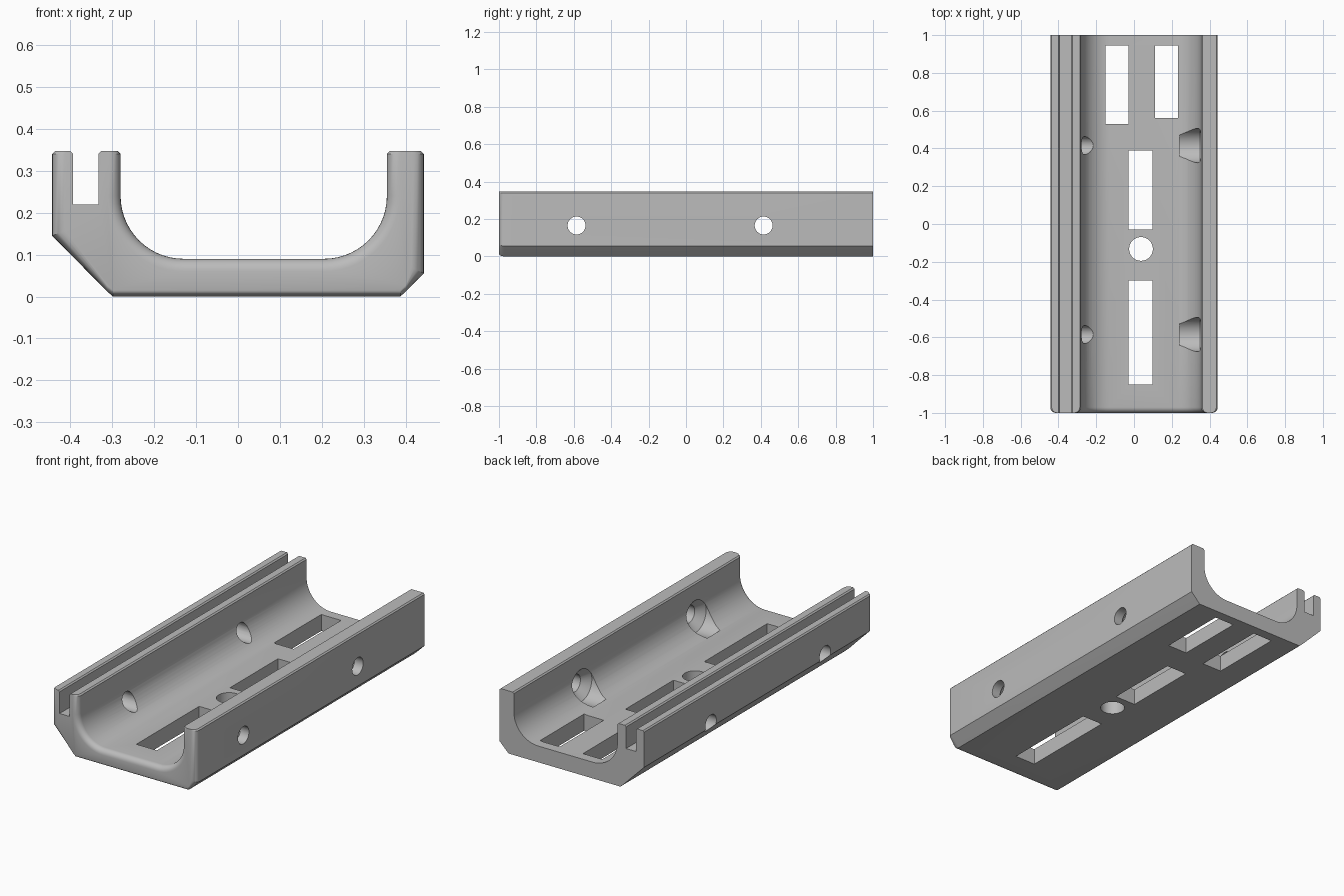
import bpy, bmesh, math

cube = bpy.data.objects.get("Cube")
if cube:
    bpy.data.objects.remove(cube, do_unlink=True)

grey = bpy.data.materials.new("plain grey")
grey.use_nodes = True
grey.diffuse_color = (0.5, 0.5, 0.5, 1)
grey.node_tree.nodes["Principled BSDF"].inputs["Base Color"].default_value = (0.5, 0.5, 0.5, 1)

TOP = 0.347
CH = 0.007   # small chamfer on the rail tops


def loft(name, rings):
    """Skin closed rings of equal length and cap both ends."""
    bm = bmesh.new()
    loops = [[bm.verts.new(p) for p in ring] for ring in rings]
    n = len(loops[0])
    for a, b in zip(loops, loops[1:]):
        for i in range(n):
            j = (i + 1) % n
            bm.faces.new((a[i], a[j], b[j], b[i]))
    bm.faces.new(loops[0])
    bm.faces.new(loops[-1])
    bmesh.ops.recalc_face_normals(bm, faces=bm.faces)
    mesh = bpy.data.meshes.new(name)
    bm.to_mesh(mesh)
    bm.free()
    mesh.materials.append(grey)
    obj = bpy.data.objects.new(name, mesh)
    bpy.context.collection.objects.link(obj)
    return obj


def arc(cx, cz, r, start, end, steps=14):
    angles = [math.radians(start + (end - start) * i / steps) for i in range(steps + 1)]
    return [(cx + r * math.cos(a), cz + r * math.sin(a)) for a in angles]


def rail_top(right, left):
    """Chamfered top of an upright rail, from its right side to its left."""
    return [(right, TOP - CH), (right - CH, TOP), (left + CH, TOP), (left, TOP - CH)]


def section(d):
    """Channel cross-section, with visible walls pulled in by d."""
    b = d / 2
    pts = [(-0.298, b), (0.387, b), (0.40, 0.012 + b), (0.443 - d, 0.055 + b)]
    pts += rail_top(0.443 - d, 0.355 + d)
    pts += arc(0.205, 0.24, 0.15 + d, 0, -90)
    pts += arc(-0.13, 0.24, 0.15 + d, -90, -180)
    pts += rail_top(-0.28 - d, -0.333)
    pts += [(-0.333, 0.22), (-0.393, 0.22)]
    pts += rail_top(-0.393, -0.443 + d)
    pts += [(-0.443 + d, 0.145 + 0.4 * d), (-0.312, 0.012 + b)]
    return pts


# Channel body with a rounded front end and a square back end
R = 0.03
rings = []
for i in range(7):
    a = math.radians(15 * i)
    rings.append([(x, -1 + R * (1 - math.cos(a)), z) for x, z in section(R * (1 - math.sin(a)))])
rings.append([(x, 1, z) for x, z in section(0)])
body = loft("channel_body", rings)
cutters = []

# Cross bores with a counterbored, countersunk seat in the left wall
BORE, SEAT = 0.048, 0.091
for y in (-0.585, 0.415):
    steps = [(-0.6, BORE), (0.24, BORE), (0.24, SEAT), (0.35, SEAT), (0.39, BORE), (0.6, BORE)]
    turns = [2 * math.pi * k / 32 for k in range(32)]
    cutters.append(loft("bore_cutter", [
        [(x, y + r * math.cos(t), 0.165 + r * math.sin(t)) for t in turns] for x, r in steps]))

# Plain floor openings: straight slots and one round hole
outlines = [[(x0, y0), (x1, y0), (x1, y1), (x0, y1)] for x0, x1, y0, y1 in (
    (-0.028, 0.098, -0.85, -0.30),
    (-0.028, 0.098, -0.03, 0.39),
    (-0.15, -0.03, 0.53, 0.945),
    (0.112, 0.232, 0.56, 0.945))]
outlines.append(arc(0.037, -0.132, 0.063, 0, 348.75, 31))
for outline in outlines:
    cutters.append(loft("opening_cutter", [[(x, y, z) for x, y in outline] for z in (-0.1, 0.2)]))

# Cut the openings, then remove the helpers
bpy.context.view_layer.objects.active = body
for cutter in cutters:
    cutter.hide_render = True
    mod = body.modifiers.new("cut", "BOOLEAN")
    mod.operation = "DIFFERENCE"
    mod.solver = "EXACT"
    mod.object = cutter
    bpy.ops.object.modifier_apply(modifier=mod.name)
    bpy.data.objects.remove(cutter, do_unlink=True)

# Smooth the curved walls and keep the edges sharp
bpy.ops.object.select_all(action="DESELECT")
body.select_set(True)
bpy.ops.object.shade_smooth_by_angle(angle=math.radians(25))
